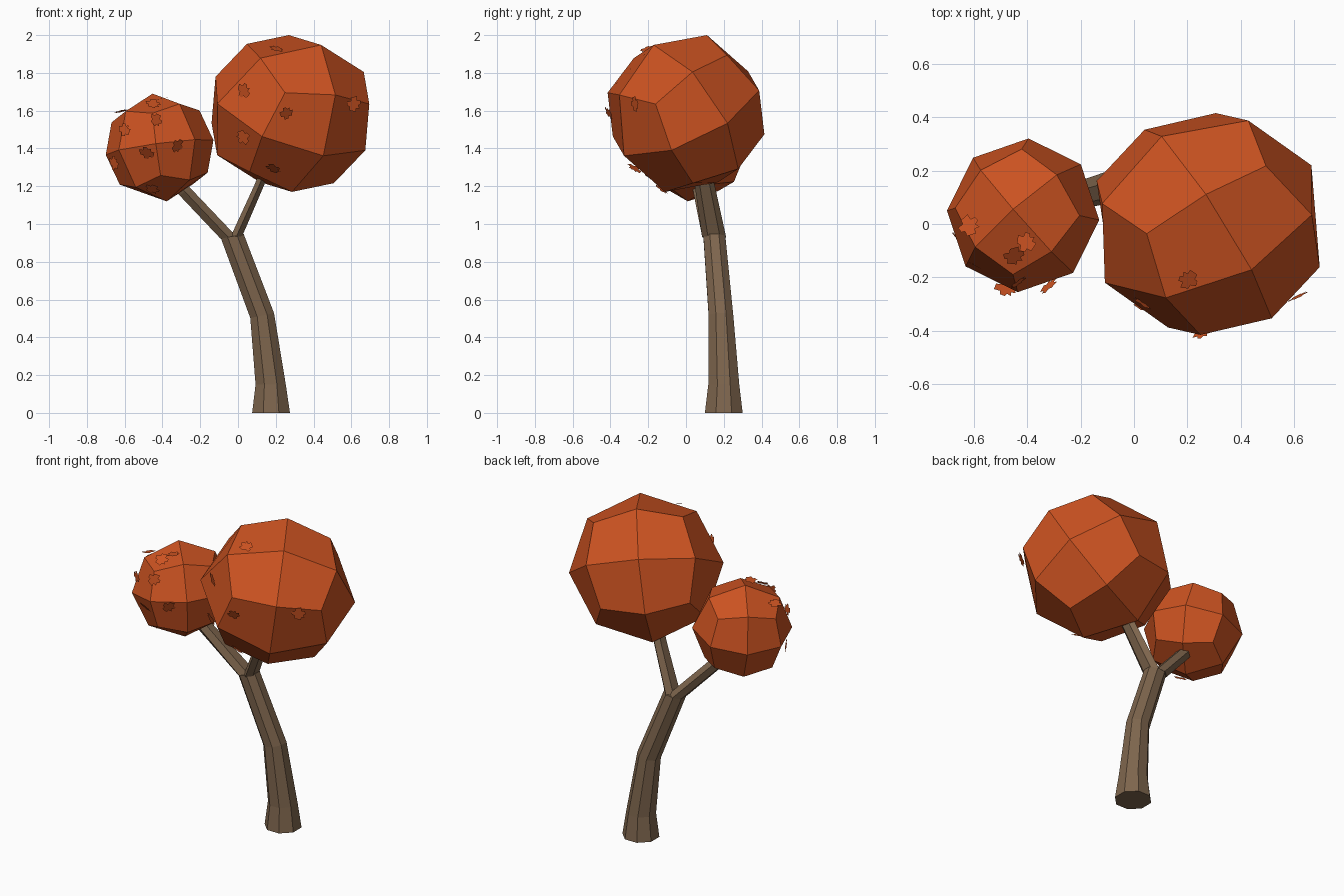
import bpy, bmesh, math, random
from mathutils import Matrix, Vector, Euler
from mathutils.bvhtree import BVHTree

if "Cube" in bpy.data.objects:
    bpy.data.objects.remove(bpy.data.objects["Cube"])

random.seed(4)


def material(name, rgb):
    m = bpy.data.materials.new(name)
    m.diffuse_color = (*rgb, 1)
    m.use_nodes = True
    m.node_tree.nodes["Principled BSDF"].inputs["Base Color"].default_value = m.diffuse_color
    return m


BARK = material("brown bark", (0.21, 0.132, 0.075))
FOLIAGE = material("orange foliage", (0.60, 0.085, 0.015))


def finish(name, bm, mat):
    mesh = bpy.data.meshes.new(name)
    bm.to_mesh(mesh)
    mesh.materials.append(mat)
    obj = bpy.data.objects.new(name, mesh)
    bpy.context.collection.objects.link(obj)
    return obj


def tube(name, rings, sides):
    """Rings are (x, y, z, x radius, y radius, tilt)."""
    bm = bmesh.new()
    loops = []
    for x, y, z, rx, ry, tilt in rings:
        loop = []
        for i in range(sides):
            a = 2 * math.pi * (i + 0.5) / sides
            k = 1 / math.cos(math.pi / sides)
            dx, dy = rx * k * math.cos(a), ry * k * math.sin(a)
            loop.append(bm.verts.new((x + dx, y + dy, z + tilt * dx)))
        loops.append(loop)
    for lo, hi in zip(loops, loops[1:]):
        for i in range(sides):
            j = (i + 1) % sides
            bm.faces.new((lo[i], lo[j], hi[j], hi[i]))
    bm.faces.new(loops[0][::-1])
    bm.faces.new(loops[-1])
    finish(name, bm, BARK)
    bm.free()


# Trunk and the two limbs of the fork
tube("trunk", [(0.175, 0.2, 0, 0.1, 0.1, 0), (0.173, 0.2, 0.15, 0.08, 0.082, 0),
               (0.128, 0.185, 0.515, 0.063, 0.065, 0.2),
               (-0.03, 0.15, 0.935, 0.06, 0.058, 0.2)], 8)
tube("left_branch", [(-0.052, 0.15, 0.93, 0.04, 0.055, 0.2),
                     (-0.28, 0.087, 1.17, 0.03, 0.042, 0.6),
                     (-0.31, 0.08, 1.205, 0.03, 0.04, 0.6)], 6)
tube("right_branch", [(-0.008, 0.148, 0.935, 0.03, 0.055, 0),
                      (0.11, 0.1, 1.2, 0.026, 0.046, 0),
                      (0.13, 0.09, 1.25, 0.026, 0.046, 0)], 6)

# Jagged outline of one leaf
LEAF = [(-.5, -.15), (-.28, -.18), (-.3, -.42), (-.1, -.32), (0, -.5), (.22, -.45),
        (.22, -.22), (.5, -.2), (.4, .2), (.2, .22), (.15, .5), (-.12, .45),
        (-.15, .28), (-.4, .3)]


def crown(name, low, high, axes, leaves):
    """Faceted ball fitted to a box, with loose leaves seen at front (x, z)."""
    low, high = Vector(low), Vector(high)
    centre, half = (low + high) / 2, (high - low) / 2
    a, b = Vector(axes[0]).normalized(), Vector(axes[1])
    b = (b - a * b.dot(a)).normalized()
    rotation = Matrix((a, b, a.cross(b))).transposed()
    bm = bmesh.new()
    bmesh.ops.create_cube(bm, size=2)
    bmesh.ops.subdivide_edges(bm, edges=bm.edges[:], cuts=1, use_grid_fill=True)
    for v in bm.verts:
        v.co = rotation @ v.co.normalized()
    size = [max(abs(v.co[i]) for v in bm.verts) for i in range(3)]
    for v in bm.verts:
        v.co = centre + Vector([v.co[i] / size[i] * half[i] for i in range(3)])
    bm.normal_update()
    for f in bm.faces:
        if f.normal.dot(f.calc_center_median() - centre) < 0:
            f.normal_flip()
    finish(name, bm, FOLIAGE)
    tree = BVHTree.FromBMesh(bm)
    bm.free()

    # Small leaves, slightly lifted and tilted off the facets
    lm = bmesh.new()
    for x, z in leaves:
        d = Vector(((x - centre.x) / half.x, 0, (z - centre.z) / half.z))
        d.y = -math.sqrt(max(0.03, 1 - d.x ** 2 - d.z ** 2))
        d.normalize()
        hit, normal, _, _ = tree.ray_cast(centre + d * 2, -d)
        if hit is None:
            continue
        if normal.dot(d) < 0:
            normal = -normal
        if (hit - centre).dot(d) < 0:
            continue
        turn = normal.to_track_quat('Z', 'Y').to_matrix()
        tilt = Euler((random.choice((-.35, .35)), random.uniform(-.2, .2),
                      random.uniform(0, 6.28))).to_matrix()
        s = random.uniform(0.07, 0.085)
        lm.faces.new([lm.verts.new(hit + normal * 0.02 + turn @ tilt @ Vector((p * s, q * s, 0)))
                      for p, q in LEAF])
    finish(name + "_leaves", lm, FOLIAGE)
    lm.free()


# Large crown on the right
crown("large_crown", (-0.14, -0.415, 1.17), (0.695, 0.415, 2.0),
      [(0.36, -0.40, 0.85), (-0.381, 0.757, 0.518)],
      [(0.20, 1.93), (0.02, 1.71), (0.25, 1.59), (0.60, 1.64), (0.03, 1.46),
       (0.18, 1.29)])

# Small crown on the left
crown("small_crown", (-0.70, -0.255, 1.12), (-0.13, 0.32, 1.69),
      [(-0.13, 0.08, 0.988), (0.65, -0.746, 0.147)],
      [(-0.65, 1.62), (-0.61, 1.50), (-0.45, 1.64), (-0.40, 1.67), (-0.44, 1.55),
       (-0.48, 1.38), (-0.32, 1.42), (-0.46, 1.18), (-0.67, 1.32)])
